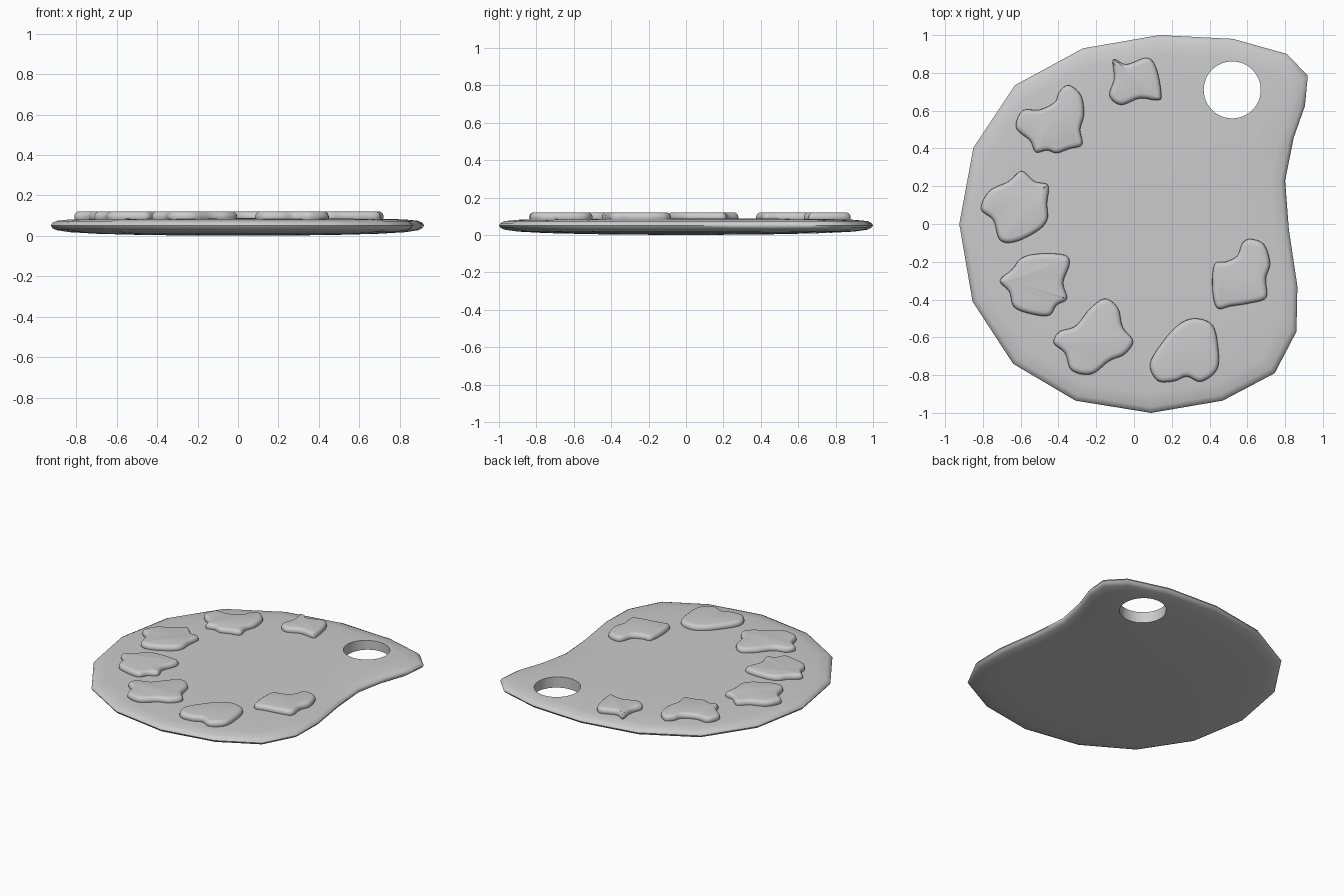
import bpy, bmesh, math
from mathutils import Vector

if "Cube" in bpy.data.objects:
    bpy.data.objects.remove(bpy.data.objects["Cube"])


def finish(name, bm, angle):
    bmesh.ops.recalc_face_normals(bm, faces=bm.faces)
    me = bpy.data.meshes.new(name)
    bm.to_mesh(me)
    bm.free()
    ob = bpy.data.objects.new(name, me)
    bpy.context.collection.objects.link(ob)
    bpy.ops.object.select_all(action='DESELECT')
    ob.select_set(True)
    bpy.context.view_layer.objects.active = ob
    bpy.ops.object.shade_smooth_by_angle(angle=math.radians(angle))
    return ob


def loft(rings):
    """Skin a stack of equal-length closed rings and cap both ends."""
    bm = bmesh.new()
    vs = [[bm.verts.new(p) for p in r] for r in rings]
    n = len(vs[0])
    for a, b in zip(vs, vs[1:]):
        for i in range(n):
            j = (i + 1) % n
            bm.faces.new((a[i], a[j], b[j], b[i]))
    bm.faces.new(vs[0][::-1])
    bm.faces.new(vs[-1])
    return bm


def smooth_loop(pts, steps=5):
    """Closed Catmull-Rom curve through the points."""
    p = [Vector(q) for q in pts]
    n, out = len(p), []
    for i in range(n):
        a, b, c, d = (p[(i + k) % n] for k in (-1, 0, 1, 2))
        for s in range(steps):
            t = s / steps
            out.append(0.5 * (2 * b + (c - a) * t + (2 * a - 5 * b + 4 * c - d) * t ** 2
                              + (3 * b - a - 3 * c + d) * t ** 3))
    return out


def inset(loop, d):
    """Move a clockwise loop inward by d."""
    n, out = len(loop), []
    for i in range(n):
        t = (loop[(i + 1) % n] - loop[i - 1]).normalized()
        out.append(loop[i] + Vector((t.y, -t.x)) * d)
    return out


# Board: faceted outline, gently domed on both faces
outline = [(.135, 1), (.525, .98), (.81, .9), (.92, .785), (.905, .625), (.845, .455),
           (.8, .23), (.82, -.03), (.865, -.33), (.86, -.57), (.745, -.79), (.47, -.935),
           (.09, -1), (-.31, -.935), (-.64, -.74), (-.855, -.41), (-.925, 0),
           (-.85, .405), (-.63, .735), (-.27, .93)]
section = [(.2, .001), (.5, .004), (.75, .01), (.9, .018), (.97, .028), (.992, .038), (1, .051),
           (.992, .064), (.97, .074), (.9, .081), (.75, .085), (.5, .087), (.2, .088)]
board = finish("board", loft([[(x * s, y * s, z) for x, y in outline] for s, z in section]), 50)

# Thumb hole
bpy.ops.mesh.primitive_cylinder_add(vertices=48, radius=.151, depth=.5, location=(.52, .71, .05))
cutter = bpy.context.object
cutter.name = "thumb_hole_cutter"
cutter.hide_render = True
mod = board.modifiers.new("thumb_hole", 'BOOLEAN')
mod.operation = 'DIFFERENCE'
mod.object = cutter
mod.solver = 'EXACT'
bpy.context.view_layer.objects.active = board
bpy.ops.object.modifier_apply(modifier=mod.name)
bpy.data.objects.remove(cutter)
bpy.ops.object.select_all(action='DESELECT')
board.select_set(True)
bpy.ops.object.shade_smooth_by_angle(angle=math.radians(50))


# Paint blobs: soft-edged puddles around the rim
def blob(name, pts):
    loop = smooth_loop(pts)
    rings = []
    for d, z in [(.006, .076), (0, .09), (.001, .103), (.007, .113), (.016, .119), (.028, .121)]:
        rings.append([(p.x, p.y, z) for p in inset(loop, d)])
    finish(name, loft(rings), 60)


blob("paint_top", [(-.11, .87), (-.04, .845), (.07, .88), (.12, .82), (.145, .68), (.12, .655),
                   (.03, .665), (-.07, .63), (-.13, .68), (-.105, .77)])
blob("paint_upper_left", [(-.345, .735), (-.28, .68), (-.265, .58), (-.285, .5), (-.275, .42),
                          (-.345, .397), (-.41, .375), (-.46, .39), (-.52, .38), (-.55, .44),
                          (-.625, .51), (-.59, .6), (-.5, .605), (-.42, .645), (-.395, .7)])
blob("paint_left", [(-.595, .28), (-.525, .225), (-.455, .205), (-.46, .11), (-.46, .02),
                    (-.515, -.04), (-.63, -.095), (-.71, -.085), (-.745, .02), (-.81, .08),
                    (-.765, .175), (-.665, .225)])
blob("paint_lower_left", [(-.5, -.157), (-.365, -.165), (-.342, -.215), (-.375, -.31), (-.355, -.395),
                          (-.41, -.43), (-.45, -.485), (-.55, -.475), (-.635, -.44), (-.66, -.36),
                          (-.71, -.3), (-.645, -.24), (-.595, -.18)])
blob("paint_bottom_left", [(-.155, -.395), (-.085, -.445), (-.06, -.545), (-.005, -.62), (-.05, -.69),
                           (-.13, -.725), (-.225, -.795), (-.33, -.775), (-.365, -.685),
                           (-.425, -.63), (-.395, -.57), (-.31, -.54), (-.235, -.45)])
blob("paint_bottom_right", [(.325, -.5), (.415, -.535), (.445, -.65), (.44, -.77), (.355, -.835),
                            (.28, -.808), (.215, -.832), (.125, -.83), (.085, -.74), (.155, -.62),
                            (.24, -.53)])
blob("paint_right", [(.62, -.08), (.69, -.11), (.72, -.21), (.698, -.29), (.7, -.39), (.61, -.42),
                     (.515, -.435), (.44, -.445), (.415, -.345), (.425, -.215), (.485, -.2),
                     (.545, -.17), (.575, -.1)])
